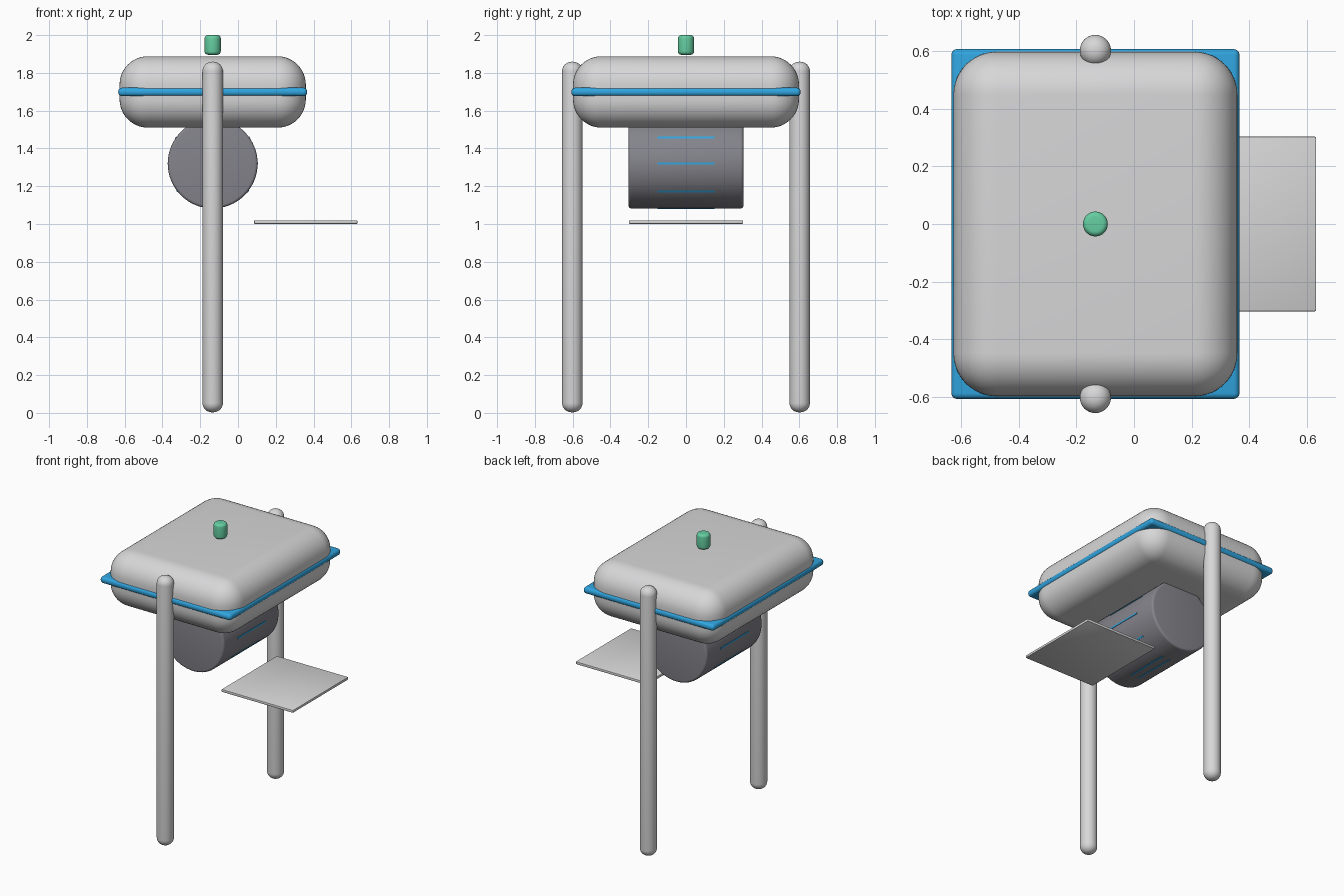
import bpy, math

if "Cube" in bpy.data.objects:
    bpy.data.objects.remove(bpy.data.objects["Cube"])

CX = -0.134  # shared centre line of body, legs, drum and knob


def mat(name, rgb):
    m = bpy.data.materials.new(name)
    m.diffuse_color = (*rgb, 1)
    m.use_nodes = True
    m.node_tree.nodes["Principled BSDF"].inputs["Base Color"].default_value = m.diffuse_color
    return m


GREY = mat("light grey", (0.68, 0.68, 0.69))
BLUE = mat("blue", (0.03, 0.38, 0.75))
DARK = mat("dark grey", (0.23, 0.23, 0.26))
GREEN = mat("green", (0.13, 0.62, 0.36))


def finish(name, m, bevel, seg):
    o = bpy.context.object
    o.name = name
    o.data.materials.append(m)
    bpy.ops.object.transform_apply(location=False, rotation=True, scale=True)
    if bevel:
        b = o.modifiers.new("round", 'BEVEL')
        b.width, b.segments = bevel, seg
        b.limit_method, b.angle_limit = 'ANGLE', math.radians(40)
        bpy.ops.object.modifier_apply(modifier="round")
    bpy.ops.object.shade_smooth_by_angle(angle=math.radians(35))
    return o


def box(name, loc, size, m, bevel=0, seg=4, rot=(0, 0, 0)):
    bpy.ops.mesh.primitive_cube_add(size=1, location=loc, rotation=rot)
    bpy.context.object.scale = size
    return finish(name, m, bevel, seg)


def cyl(name, loc, r, h, m, bevel, seg=4, rot=(0, 0, 0)):
    bpy.ops.mesh.primitive_cylinder_add(vertices=64, radius=r, depth=h, location=loc, rotation=rot)
    return finish(name, m, bevel, seg)


# rounded housing and the seam band around it
box("housing", (CX, 0, 1.699), (0.986, 1.196, 0.378), GREY, 0.15, 12)
box("seam_band", (CX, 0, 1.699), (1.0, 1.214, 0.045), BLUE, 0.02, 5)

# side posts with rounded ends
for side, y in (("front", -0.602), ("back", 0.602)):
    cyl(side + "_post", (CX, y, 0.931), 0.054, 1.856, GREY, 0.05, 8)

# drum hanging below the housing
R, DZ = 0.238, 1.32
cyl("drum", (CX, 0, DZ), R, 0.608, DARK, 0.015, 4, (math.pi / 2, 0, 0))

# thin stripes along the drum, mirrored on both sides
for i, deg in enumerate((35, 0, -38, -83)):
    a = math.radians(deg)
    for s in (1, -1):
        loc = (CX + s * R * math.cos(a), 0, DZ + R * math.sin(a))
        ang = -a if s == 1 else math.pi + a
        box(f"drum_stripe_{i}_{'right' if s == 1 else 'left'}", loc,
            (0.005, 0.304, 0.011), BLUE, rot=(0, ang, 0))

# tray plate and top knob
box("tray", (0.3585, 0, 1.01), (0.547, 0.606, 0.018), GREY, 0.004, 2)
cyl("top_knob", (CX, 0, 1.948), 0.043, 0.104, GREEN, 0.018, 5)
